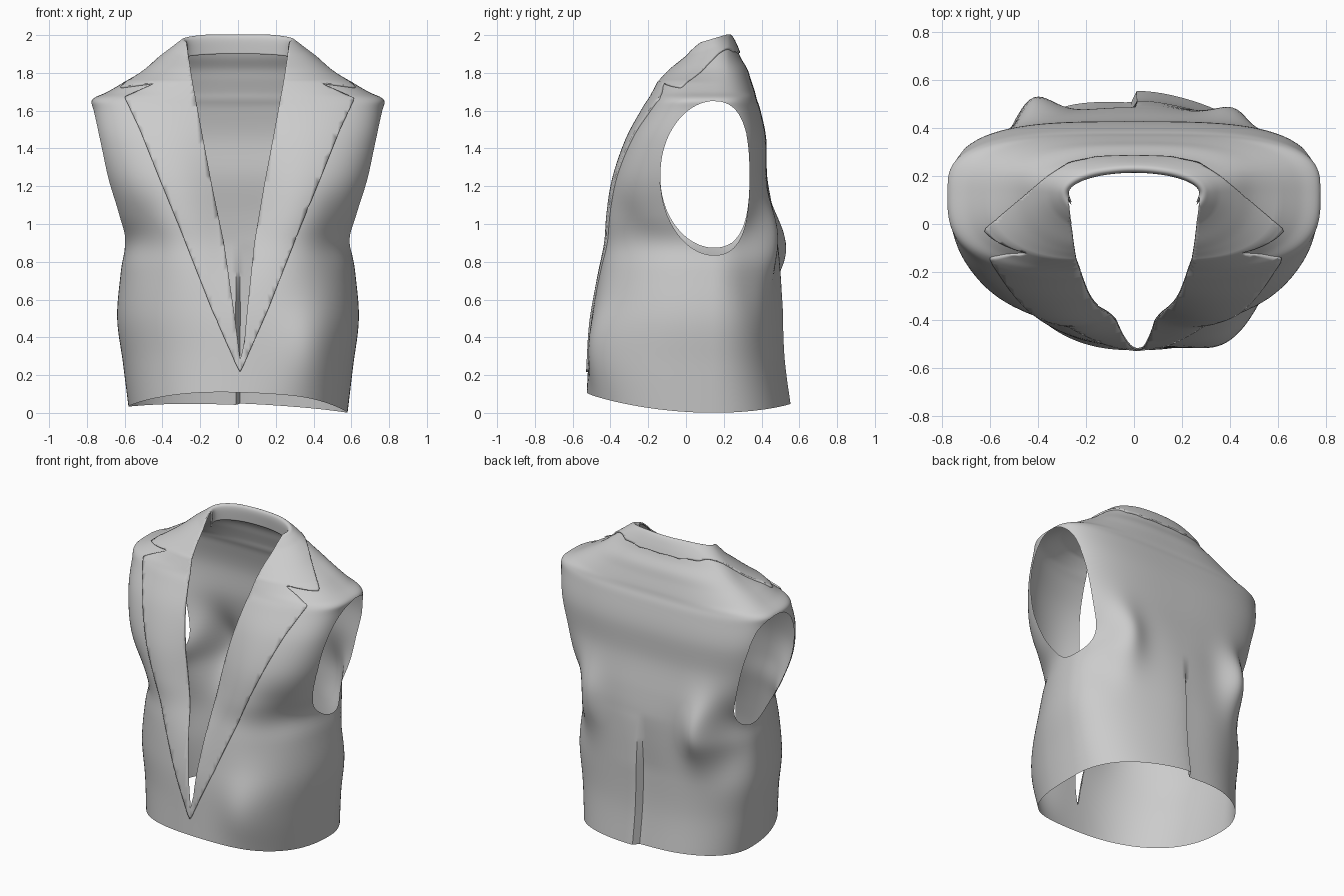
import bpy, bmesh, math

if "Cube" in bpy.data.objects:
    bpy.data.objects.remove(bpy.data.objects["Cube"])

COLUMNS, STEPS, MIDDLE = 168, 6, .13
# Body sections: height, half width, front y, back y, squareness
SECTIONS = [
    (0, .58, -.525, .53, 2.3), (.25, .61, -.515, .50, 2.2), (.5, .64, -.51, .49, 2.2),
    (.75, .62, -.505, .49, 2.2), (.9, .6, -.49, .485, 2.3), (1.05, .65, -.465, .465, 2.6),
    (1.25, .715, -.41, .43, 3.1), (1.45, .755, -.33, .425, 3.3), (1.6, .77, -.245, .395, 3.2),
    (1.66, .77, -.205, .375, 3.1), (1.7, .69, -.185, .365, 2.9), (1.76, .59, -.155, .345, 2.8),
    (1.82, .5, -.13, .325, 2.7), (1.88, .43, -.1, .29, 2.5), (1.94, .36, -.05, .265, 2.3),
    (1.98, .312, -.02, .245, 2.1), (1.995, .288, 0, .23, 2), (1.97, .28, .01, .222, 2),
    (1.9, .285, 0, .225, 2)]
# Cloth folds: x, z, side of the body, push, radius
FOLDS = [(-.44, .87, 1, .13, .13), (.45, .9, 1, .085, .13), (.42, .28, -1, .1, .19),
         (0, 1, -1, -.1, .22), (0, 1.4, -1, -.05, .25), (-.54, .72, 1, -.03, .1),
         (.54, .72, 1, -.03, .1), (.54, .95, 1, -.05, .08), (-.54, .95, 1, -.05, .08),
         (.52, .95, -1, -.03, .1), (-.52, .95, -1, -.03, .1)]
OPENING = [(0, -.1), (.22, 0), (.5, .03), (.9, .08), (1.4, .175), (1.75, .24), (1.95, .272)]
LAPEL = [(0, -.15), (.22, .005), (.55, .15), (.97, .315), (1.25, .43), (1.5, .53),
         (1.67, .61), (1.8, .66)]
COLLAR = [(0, .288), (.15, .283), (.27, .258), (.36, .2), (.62, -.02), (.8, -.17)]


def curve(points, t):
    """Piecewise linear value at t."""
    for (a, p), (b, q) in zip(points, points[1:]):
        if t <= b:
            return p + (q - p) * (t - a) / (b - a)
    return points[-1][1]


def spline(a, b, c, d, t):
    """Catmull-Rom value between b and c."""
    return b + .5 * t * (c - a + t * (2 * a - 5 * b + 4 * c - d + t * (3 * (b - c) + d - a)))


def rings():
    last = len(SECTIONS) - 1
    for i in range(last):
        keys = [SECTIONS[min(max(k, 0), last)] for k in range(i - 1, i + 3)]
        for s in range(STEPS):
            yield [spline(*values, s / STEPS) for values in zip(*keys)]
    yield SECTIONS[-1]


def cloth_point(ring, angle):
    z, half, front, back, n = ring
    c, s = math.cos(angle), math.sin(angle)
    r = (abs(c) ** n + abs(s) ** n) ** (-1 / n)
    x, y = half * r * c, MIDDLE + r * s * (back - MIDDLE if s > 0 else MIDDLE - front)
    side = 1 if s > 0 else -1
    for fx, fz, fside, push, radius in FOLDS:
        if side == fside:
            near = math.exp(-((x - fx) ** 2 + .4 * (z - fz) ** 2) / radius ** 2)
            y += side * push * near * min(1, abs(s) * 3)
    # Back vent step, fading out towards the waist
    if side > 0 and z < .9:
        fade = min(1, (.9 - z) / .35)
        y += .024 * fade * math.tanh(x / .006) * math.exp(-(x / .22) ** 2)
    # Neckline falls towards the front, hem is uneven
    z -= .3 * max(0, .22 - y) * min(1, max(0, (z - 1.75) / .2))
    hem = .2 * (y - .15) ** 2 + .017 - .028 * x
    return x, y, z + hem * max(0, 1 - z / .6)


def trim(bm, keep):
    """Cut the cloth along keep(co) = 0 and drop the negative side."""
    d = {v: keep(v.co) for v in bm.verts}
    cuts = []
    for e in list(bm.edges):
        a, b = e.verts
        if d[a] * d[b] < 0:
            v = bmesh.utils.edge_split(e, a, d[a] / (d[a] - d[b]))[1]
            d[v] = 0
            cuts.append(v)
    if cuts:
        bmesh.ops.connect_verts(bm, verts=cuts)
    bmesh.ops.delete(bm, geom=[v for v in bm.verts if d.get(v, 0) < -1e-9], context='VERTS')


def armhole(p):
    # The left armhole hangs slightly lower
    rise = (p.z - 1.255) / (.395 if p.z > 1.255 else .42 if p.x > 0 else .38)
    hole = abs((p.y - .1 - .05 * rise ** 2) / .236) ** 2.2 + abs(rise) ** 2.2 - 1
    return max(hole, .4 - abs(p.x))


def front_opening(p):
    middle = .02 * min(1, max(0, 1.2 - p.z))
    return max(abs(p.x - middle) - curve(OPENING, p.z), p.y - MIDDLE + .02)


def notch(p, slope):
    return 1.75 - slope * max(0, abs(p.x) - .43)


def collar_outline(p):
    """Positive inside the collar or the lapels, which meet at the notch."""
    collar = min(p.z - notch(p, .12), curve(COLLAR, abs(p.x)) - p.y)
    lapel = min(notch(p, .44) - p.z, curve(LAPEL, p.z) - abs(p.x - .01), .03 - p.y)
    return max(collar, lapel)


def make_cloth(lift=0):
    """Body cloth with armholes and front opening, lifted along its normals."""
    bm = bmesh.new()
    rows = [[bm.verts.new(cloth_point(ring, math.tau * (j + .5) / COLUMNS))
             for j in range(COLUMNS)] for ring in rings()]
    for low, high in zip(rows, rows[1:]):
        for j in range(COLUMNS):
            k = (j + 1) % COLUMNS
            bm.faces.new((low[j], low[k], high[k], high[j]))
    bm.normal_update()
    lifted = [(v, v.co + v.normal * lift) for v in bm.verts]
    for v, co in lifted:
        v.co = co
    trim(bm, front_opening)
    trim(bm, armhole)
    return bm


grey = bpy.data.materials.new("grey cloth")
grey.use_nodes = True
grey.diffuse_color = (.6, .6, .6, 1)
shader = next(n for n in grey.node_tree.nodes if n.type == 'BSDF_PRINCIPLED')
shader.inputs["Base Color"].default_value = (.6, .6, .6, 1)
shader.inputs["Roughness"].default_value = .8


def finish(bm, name, rim_depth=0):
    """Make the object, with a rim down to the body if it lies on top."""
    bmesh.ops.remove_doubles(bm, verts=bm.verts, dist=.003)
    mesh = bpy.data.meshes.new(name)
    bm.to_mesh(mesh)
    bm.free()
    mesh.materials.append(grey)
    obj = bpy.data.objects.new(name, mesh)
    bpy.context.collection.objects.link(obj)
    bpy.ops.object.select_all(action='DESELECT')
    obj.select_set(True)
    bpy.context.view_layer.objects.active = obj
    bpy.ops.object.shade_smooth_by_angle(angle=math.radians(40))
    if rim_depth:
        rim = obj.modifiers.new("rim", 'SOLIDIFY')
        rim.thickness, rim.offset, rim.use_rim_only = rim_depth, -1, True


# Sleeveless jacket body
finish(make_cloth(), "jacket_body")

# Folded collar running down into both lapels
LIFT = .009
bm = make_cloth(LIFT)
trim(bm, collar_outline)
finish(bm, "collar_and_lapels", LIFT)
